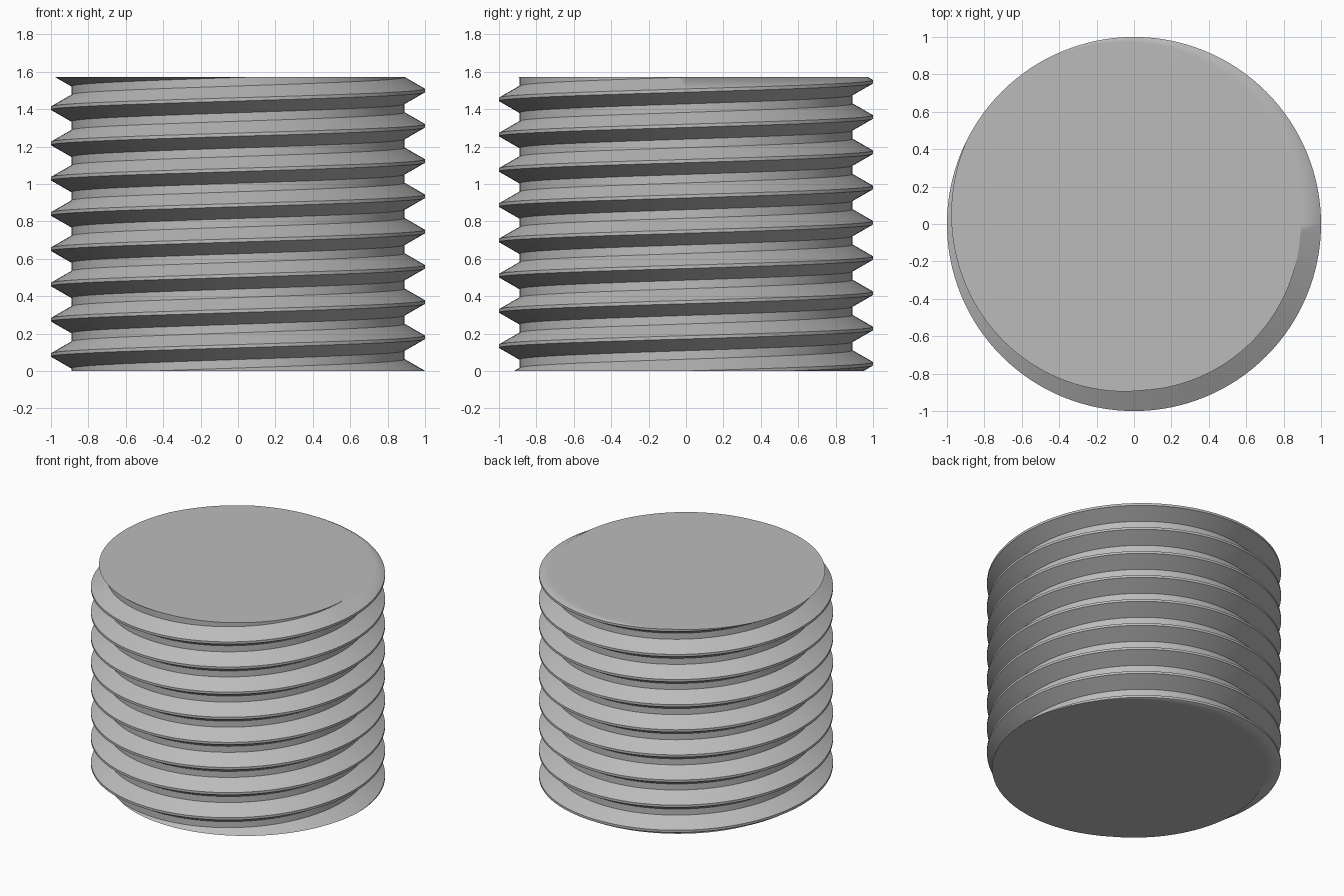
import bpy, bmesh, math

cube = bpy.data.objects.get("Cube")
if cube:
    bpy.data.objects.remove(cube)

PITCH = 0.1885
HEIGHT = 1.571
ROOT = 0.891
STEPS = 128          # segments per turn
TURNS = 11
FLANK = 0.0628       # height of each sloped thread side
CREST = 0.0175       # height of the flat thread tip

# One pitch of thread profile, bottom to top: (radius, rise)
PROFILE = [(1.0, 0.0),
           (ROOT, FLANK),
           (ROOT, PITCH - CREST - FLANK),
           (1.0, PITCH - CREST),
           (1.0, PITCH)]

# Plain grey metal
metal = bpy.data.materials.new("grey_metal")
metal.use_nodes = True
grey = (0.5, 0.5, 0.5, 1.0)
metal.diffuse_color = grey
metal.node_tree.nodes["Principled BSDF"].inputs["Base Color"].default_value = grey

# Sweep the profile up a right-handed helix, longer than the finished rod
bm = bmesh.new()
rows = []
for i in range(STEPS * TURNS + 1):
    a = math.tau * i / STEPS
    base = PITCH * (i / STEPS - 2) + 0.0003
    rows.append([bm.verts.new((r * math.cos(a), r * math.sin(a), base + z))
                 for r, z in PROFILE])
for low, high in zip(rows, rows[1:]):
    for j in range(len(PROFILE) - 1):
        bm.faces.new((low[j], high[j], high[j + 1], low[j + 1]))
bmesh.ops.remove_doubles(bm, verts=bm.verts[:], dist=0.00005)

# Trim both ends flat and cap them
for z, direction in ((0.0, -1), (HEIGHT, 1)):
    cut = bmesh.ops.bisect_plane(
        bm, geom=bm.verts[:] + bm.edges[:] + bm.faces[:], dist=1e-6,
        plane_co=(0, 0, z), plane_no=(0, 0, direction), clear_outer=True)
    rim = [e for e in cut["geom_cut"] if isinstance(e, bmesh.types.BMEdge)]
    bmesh.ops.edgeloop_fill(bm, edges=rim)
bmesh.ops.recalc_face_normals(bm, faces=bm.faces[:])

mesh = bpy.data.meshes.new("threaded_rod")
bm.to_mesh(mesh)
bm.free()
mesh.materials.append(metal)
rod = bpy.data.objects.new("threaded_rod", mesh)
bpy.context.collection.objects.link(rod)

# Smooth around the helix, crisp thread edges, flat-looking caps
bpy.ops.object.select_all(action="DESELECT")
rod.select_set(True)
bpy.context.view_layer.objects.active = rod
bpy.ops.object.shade_smooth_by_angle(angle=math.radians(35))
weighted = rod.modifiers.new("even_shading", "WEIGHTED_NORMAL")
weighted.keep_sharp = True
